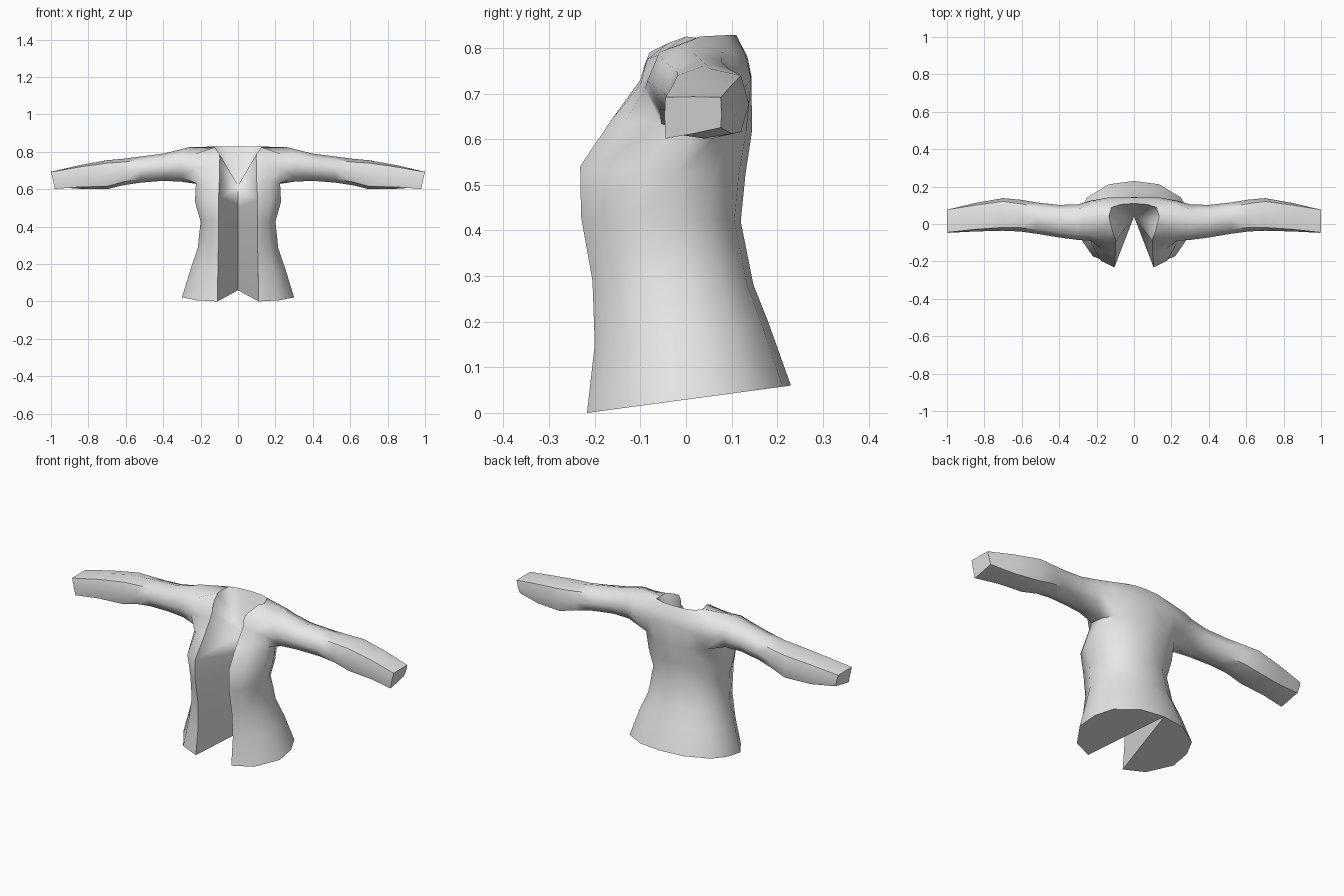
import bpy, bmesh, math

if "Cube" in bpy.data.objects:
    bpy.data.objects.remove(bpy.data.objects["Cube"])

cloth = bpy.data.materials.new("grey_cloth")
cloth.diffuse_color = (0.8, 0.8, 0.8, 1)
cloth.use_nodes = True
cloth.node_tree.nodes["Principled BSDF"].inputs["Base Color"].default_value = cloth.diffuse_color

bm = bmesh.new()
V = lambda p: bm.verts.new(p)
face = lambda *vs: bm.faces.new(vs)

# Half torso cross-section, front edge to back centre: (width fraction, depth fraction)
SECTION = [(0, 0), (.58, .1), (1, .36), (.98, .6), (.84, .8), (.45, .96), (0, 1)]


def torso_ring(zf, zb, yf, yb, w, xf):
    ring = []
    for i, (u, v) in enumerate(SECTION):
        x = xf + u * (w - xf) if i < 3 else u * w
        ring.append(V((x, yf + v * (yb - yf), zf + v * (zb - zf))))
    return ring


rings = [torso_ring(*r) for r in [
    (0, .06, -.217, .23, .30, .11),
    (.15, .20, -.20, .18, .255, .108),
    (.29, .28, -.205, .148, .215, .105),
    (.43, .42, -.23, .12, .20, .105),
    (.54, .52, -.232, .13, .23, .105),
    (.64, .62, -.165, .145, .225, .10)]]
# Chest, shoulder and neck rings
rings.append([V(p) for p in [(.1, -.1, .73), (.17, -.1, .72), (.23, -.09, .71), (.25, .03, .71),
                             (.23, .125, .71), (.13, .143, .73), (0, .143, .74)]])
rings.append([V(p) for p in [(.097, -.09, .765), (.16, -.085, .775), (.24, -.06, .785), (.26, .03, .825),
                             (.24, .105, .79), (.13, .13, .785), (0, .135, .78)]])
rings.append([V(p) for p in [(.1, -.08, .79), (.115, -.04, .81), (.125, 0, .825), (.135, .04, .82),
                             (.12, .09, .828), (.07, .105, .828), (0, .11, .828)]])

# Torso skin, leaving the armhole open
for j in range(len(rings) - 1):
    for i in range(6):
        if j in (5, 6) and i in (2, 3):
            continue
        a, b = rings[j], rings[j + 1]
        face(a[i], a[i + 1], b[i + 1], b[i])

# Closed hem
face(*reversed(rings[0]))

# Inner sheet from the front edge back to the spine
spine = [rings[0][6]] + [V((0, y, z)) for y, z in
                         [(.165, .2), (.135, .28), (.105, .4), (.075, .5), (.04, .62)]]
for j in range(5):
    face(rings[j][0], rings[j + 1][0], spine[j + 1], spine[j])

# Inner neck fan
rim = [rings[j][0] for j in (5, 6, 7)] + rings[8]
for a, b in zip(rim, rim[1:]):
    face(a, b, spine[-1])

# Sleeve: loops continue from the armhole to the cuff
r5, r6, r7 = rings[5:8]
prev = [r5[2], r5[3], r5[4], r6[4], r7[4], r7[3], r7[2], r6[2]]
bm.verts.remove(r6[3])
CORNERS = [(-1, -1), (0, -1), (1, -1), (1, 0), (1, 1), (0, 1), (-1, 1), (-1, 0)]
# x, front y, back y, bottom z, top z, corner squareness
SLEEVE = [(.30, -.085, .105, .64, .815, .72),
          (.40, -.072, .102, .645, .79, .72),
          (.52, -.052, .115, .635, .775, .72),
          (.61, -.04, .13, .622, .763, .75),
          (.70, -.036, .138, .60, .755, .8),
          (.85, -.04, .112, .602, .728, .85),
          (.99, -.047, .078, .612, .693, .97)]
for x, y0, y1, z0, z1, k in SLEEVE:
    loop = []
    for sy, sz in CORNERS:
        s = k if sy and sz else 1
        cuff = .01 * sz if x > .9 else 0
        drop = -.012 * sy if x > .9 and sz < 0 else 0
        loop.append(V((x + cuff, (y0 + y1) / 2 + s * sy * (y1 - y0) / 2,
                       (z0 + z1) / 2 + s * sz * (z1 - z0) / 2 - drop)))
    for i in range(8):
        n = (i + 1) % 8
        face(prev[i], prev[n], loop[n], loop[i])
    prev = loop
face(*prev)  # closed cuff

bmesh.ops.recalc_face_normals(bm, faces=bm.faces[:])
# Mirror to the other side
half = bm.verts[:] + bm.edges[:] + bm.faces[:]
bmesh.ops.mirror(bm, geom=half, axis='X', merge_dist=.0005)
bmesh.ops.remove_doubles(bm, verts=bm.verts[:], dist=.0005)
bmesh.ops.recalc_face_normals(bm, faces=bm.faces[:])

mesh = bpy.data.meshes.new("jacket")
bm.to_mesh(mesh)
bm.free()
mesh.materials.append(cloth)
jacket = bpy.data.objects.new("jacket", mesh)
bpy.context.collection.objects.link(jacket)
bpy.context.view_layer.objects.active = jacket
jacket.select_set(True)
bpy.ops.object.shade_smooth_by_angle(angle=math.radians(48))
